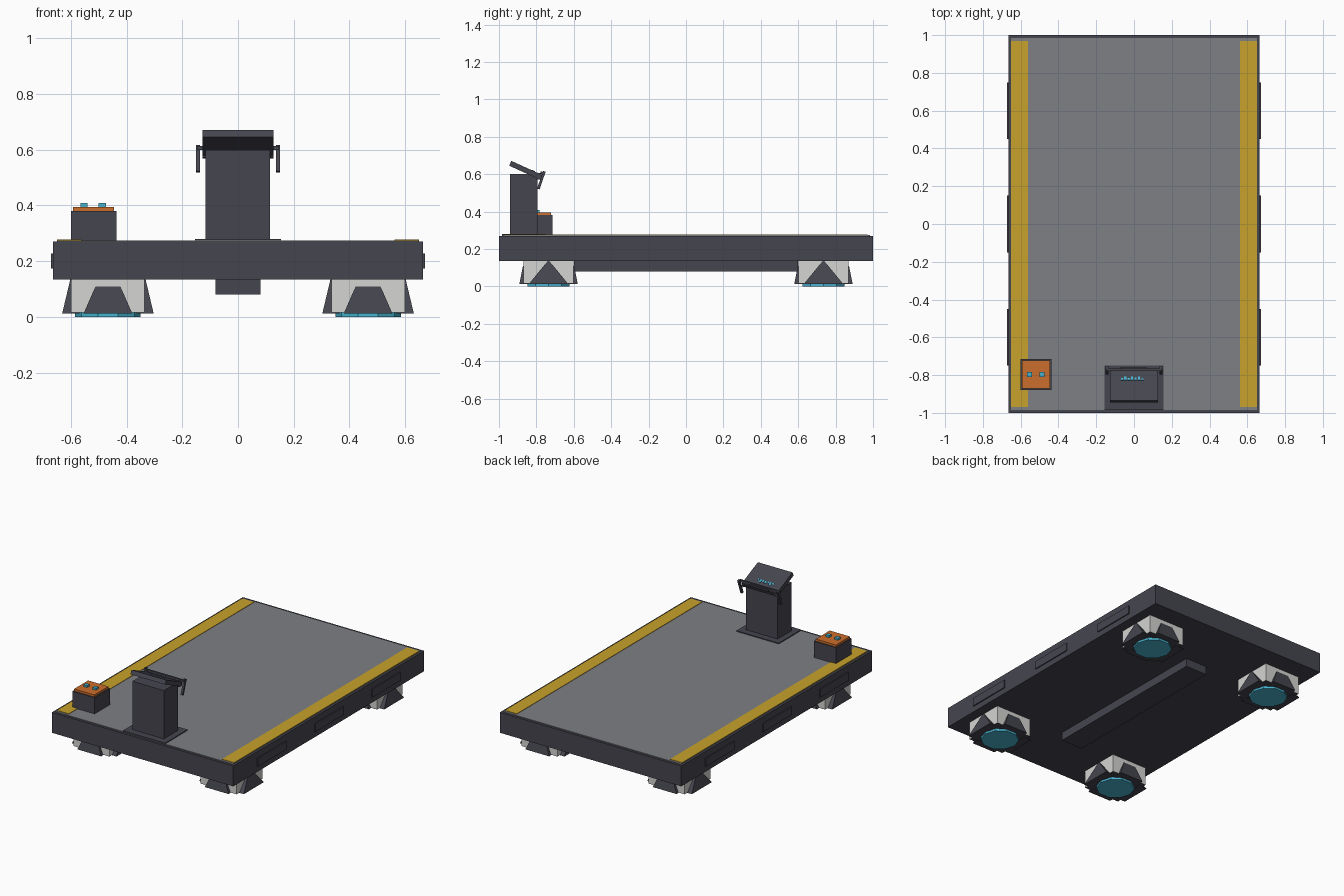
import bpy, bmesh, math
from mathutils import Matrix, Vector

if "Cube" in bpy.data.objects:
    bpy.data.objects.remove(bpy.data.objects["Cube"])


def material(name, rgb):
    m = bpy.data.materials.new(name)
    m.diffuse_color = (*rgb, 1)
    m.use_nodes = True
    m.node_tree.nodes["Principled BSDF"].inputs["Base Color"].default_value = m.diffuse_color
    return m


DARK = material("charcoal", (0.060, 0.060, 0.078))
GREY = material("deck_grey", (0.205, 0.215, 0.235))
YELLOW = material("safety_yellow", (0.58, 0.36, 0.025))
WHITE = material("pale_grey", (0.66, 0.66, 0.65))
ORANGE = material("orange", (0.60, 0.155, 0.025))
CYAN = material("cyan", (0.065, 0.46, 0.64))


def finish(name, bm, *mats):
    bmesh.ops.recalc_face_normals(bm, faces=bm.faces)
    me = bpy.data.meshes.new(name)
    bm.to_mesh(me)
    bm.free()
    for m in mats:
        me.materials.append(m)
    ob = bpy.data.objects.new(name, me)
    bpy.context.collection.objects.link(ob)
    return ob


def box(name, mat, x, y, z, matrix=Matrix()):
    """Box from (min, max) ranges, optionally placed by a matrix."""
    size = [r[1] - r[0] for r in (x, y, z)]
    mid = Vector([(r[0] + r[1]) / 2 for r in (x, y, z)])
    bm = bmesh.new()
    bmesh.ops.create_cube(bm, size=1, matrix=matrix @ Matrix.Translation(mid) @ Matrix.Diagonal((*size, 1)))
    return finish(name, bm, mat)


# platform, deck surface and keel beam
box("platform", DARK, (-0.665, 0.665), (-1, 1), (0.135, 0.27))
box("deck_surface", GREY, (-0.65, 0.65), (-0.985, 0.985), (0.268, 0.274))
box("keel_beam", DARK, (-0.08, 0.08), (-0.6, 0.6), (0.08, 0.137))

# safety strips and side panels
for s, side in ((-1, "left"), (1, "right")):
    box(f"{side}_safety_strip", YELLOW, sorted((s * 0.562, s * 0.65)), (-0.97, 0.97), (0.27, 0.277))
    for i in (-1, 0, 1):
        box(f"{side}_panel", DARK, sorted((s * 0.66, s * 0.672)),
            (i * 0.6 - 0.15, i * 0.6 + 0.15), (0.173, 0.227))


def fin(name, centre, angle, inner, outer, base, top, ztop):
    """Flared wedge: wide at the bottom, narrow at the top."""
    bm = bmesh.new()
    lo, hi = [], []
    for w, d in ((-1, 0), (1, 0), (1, 1), (-1, 1)):
        lo.append(bm.verts.new((outer if d else inner - 0.03, w * base, 0.013)))
        hi.append(bm.verts.new((inner + 0.003 if d else inner - 0.03, w * top, ztop)))
    bm.faces.new(lo)
    bm.faces.new(hi)
    for i in range(4):
        j = (i + 1) % 4
        bm.faces.new((lo[i], lo[j], hi[j], hi[i]))
    bm.transform(Matrix.Translation(centre) @ Matrix.Rotation(angle, 4, 'Z'))
    finish(name, bm, DARK)


# four hover pods: pale block with dark underside, flared fins, glowing disc
for sx in (-1, 1):
    for sy in (-1, 1):
        cx, cy = sx * 0.467, sy * 0.735
        pod = box("hover_pod", WHITE, (cx - 0.132, cx + 0.132), (cy - 0.134, cy + 0.134), (0.015, 0.136))
        pod.data.materials.append(DARK)
        for f in pod.data.polygons:
            f.material_index = int(f.normal.z < -0.5)
        for k in range(4):
            if k % 2 == 0:
                dims = (0.132, 0.164, 0.105, 0.005, 0.135)
            else:
                dims = (0.134, 0.156, 0.087, 0.045, 0.109)
            fin("pod_fin", (cx, cy, 0), k * math.pi / 2, *dims)
        bm = bmesh.new()
        bmesh.ops.create_cone(bm, cap_ends=True, segments=10, radius1=0.1175, radius2=0.1175, depth=0.018,
                              matrix=Matrix.Translation((cx, cy, 0.009)) @ Matrix.Rotation(math.pi / 2, 4, 'Z'))
        finish("hover_disc", bm, CYAN)

# control pedestal
box("pedestal_base", DARK, (-0.155, 0.155), (-0.985, -0.75), (0.27, 0.28))
box("pedestal", DARK, (-0.117, 0.115), (-0.94, -0.793), (0.275, 0.6))

# tilted console facing the deck
tilt = Matrix.Translation((0, -0.856, 0.62)) @ Matrix.Rotation(math.radians(-24.5), 4, 'X')
box("console", DARK, (-0.127, 0.127), (-0.092, 0.092), (-0.014, 0.014), tilt)
# small readout bars
for i, h in enumerate((0.6, 1, 0.5, 0.9, 0.7, 1, 0.4)):
    x = -0.07 + i * 0.018
    box("readout_bar", CYAN, (x, x + 0.012), (0.025, 0.025 + 0.022 * h), (0.012, 0.016), tilt)

# handlebar with hanging grips
box("handlebar", DARK, (-0.148, 0.148), (-0.778, -0.766), (0.6, 0.614))
box("handlebar_pad", DARK, (-0.072, 0.066), (-0.775, -0.757), (0.596, 0.606))
lean = Matrix.Translation((0, -0.774, 0.566)) @ Matrix.Rotation(math.radians(-19), 4, 'X')
for s in (-1, 1):
    box("hanging_grip", DARK, (s * 0.143 - 0.007, s * 0.143 + 0.007), (-0.007, 0.007), (-0.048, 0.052), lean)
    box("handle_bracket", DARK, (s * 0.122 - 0.006, s * 0.122 + 0.006), (-0.8, -0.768), (0.572, 0.606))

# switch box with two buttons
box("switch_box", DARK, (-0.6, -0.437), (-0.878, -0.715), (0.27, 0.381))
box("switch_plate", ORANGE, (-0.593, -0.445), (-0.87, -0.723), (0.379, 0.395))
for x in (-0.553, -0.487):
    box("button", CYAN, (x - 0.013, x + 0.013), (-0.81, -0.784), (0.39, 0.408))
